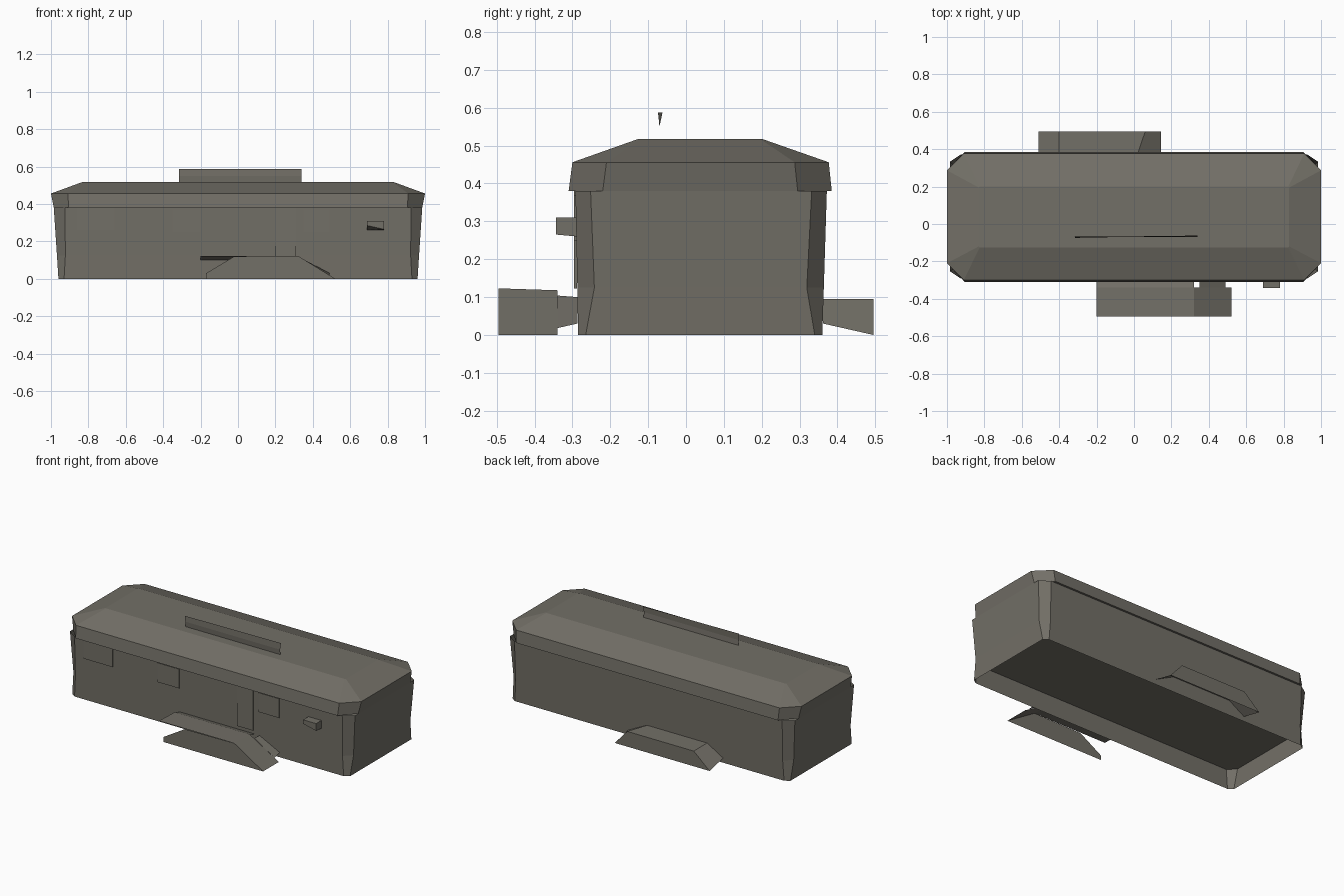
import bpy

paint = bpy.data.materials.new("grey_brown_paint")
paint.diffuse_color = (0.17, 0.16, 0.135, 1)


def mesh(name, verts, faces):
    me = bpy.data.meshes.new(name)
    me.from_pydata(verts, [], faces)
    me.materials.append(paint)
    ob = bpy.data.objects.new(name, me)
    bpy.context.collection.objects.link(ob)
    return ob


def ring(x, y0, y1, cx, cy, z):
    """Rectangle with cut corners, counter-clockwise from above."""
    return [(-x + cx, y0, z), (x - cx, y0, z), (x, y0 + cy, z), (x, y1 - cy, z),
            (x - cx, y1, z), (-x + cx, y1, z), (-x, y1 - cy, z), (-x, y0 + cy, z)]


def loft(name, rings, caps):
    verts = [v for r in rings for v in ring(*r)]
    faces = []
    for k in range(len(rings) - 1):
        for i in range(8):
            j = (i + 1) % 8
            faces.append((k * 8 + i, k * 8 + j, k * 8 + 8 + j, k * 8 + 8 + i))
    for k in caps:
        f = tuple(range(k * 8, k * 8 + 8))
        faces.append(f[::-1] if k == 0 else f)
    return mesh(name, verts, faces)


def box(name, x0, x1, y0, y1, z0, z1):
    v = [(x, y, z) for z in (z0, z1) for y in (y0, y1) for x in (x0, x1)]
    return mesh(name, v, [(0, 2, 3, 1), (4, 5, 7, 6), (0, 1, 5, 4),
                          (2, 6, 7, 3), (0, 4, 6, 2), (1, 3, 7, 5)])


# Tapered body walls, open skirt below a raised floor
loft("body_walls", [(0.96, -0.285, 0.36, 0.03, 0.02, 0),
                    (0.968, -0.287, 0.364, 0.045, 0.045, 0.125),
                    (0.985, -0.292, 0.372, 0.06, 0.04, 0.38)], [])
mesh("raised_floor", ring(0.968, -0.287, 0.364, 0.045, 0.045, 0.125),
     [tuple(range(7, -1, -1))])

# Roof with vertical rim and sloped upper edges
loft("roof", [(0.985, -0.31, 0.385, 0.08, 0.09, 0.38),
              (1.0, -0.30, 0.377, 0.09, 0.09, 0.456),
              (0.83, -0.125, 0.20, 0.005, 0.005, 0.518)], [0, 2])

# Thin sign board on the roof
mesh("roof_board", [(-0.315, -0.067, 0.518), (0.34, -0.067, 0.518), (0.34, -0.07, 0.55),
                    (0.34, -0.062, 0.588), (-0.315, -0.074, 0.588), (-0.315, -0.07, 0.55)],
     [(0, 1, 2, 5), (5, 2, 3, 4)])

# Front entrance platform: top plate, ramp on the right, front panel, ramp bracket
mesh("front_platform",
     [(-0.2, -0.495, 0.123), (0.32, -0.495, 0.123), (0.32, -0.34, 0.118), (0.32, -0.287, 0.1),
      (-0.2, -0.287, 0.1), (-0.2, -0.34, 0.118), (0.52, -0.495, 0), (0.52, -0.34, 0),
      (-0.17, -0.495, 0), (-0.17, -0.495, 0.03), (-0.02, -0.495, 0.12)],
     [(0, 1, 2, 5), (5, 2, 3, 4), (1, 6, 7, 2), (8, 6, 1, 10, 9)])
mesh("ramp_bracket", [(0.35, -0.34, 0.104), (0.49, -0.34, 0.018),
                      (0.49, -0.287, 0.03), (0.35, -0.287, 0.1)], [(0, 1, 2, 3)])

# Rear step: trapezoid panel with top and two sloped ends
outer = [(0.145, 0.495, 0), (0.06, 0.495, 0.095), (-0.4, 0.495, 0.095), (-0.51, 0.495, 0)]
inner = [(0.145, 0.362, 0.03), (0.015, 0.362, 0.095), (-0.4, 0.362, 0.095), (-0.51, 0.362, 0.03)]
mesh("rear_step", outer + inner, [(0, 3, 2, 1), (0, 1, 5, 4), (1, 2, 6, 5), (2, 3, 7, 6)])

# Windows and door as thin plates on the front wall
for name, x0, x1, z0, z1 in (("left_window", -0.86, -0.66, 0.26, 0.38),
                             ("middle_window", -0.35, -0.2, 0.25, 0.37),
                             ("right_window", 0.35, 0.49, 0.25, 0.37),
                             ("door", 0.2, 0.31, 0.123, 0.38)):
    box(name, x0, x1, -0.296, -0.288, z0, z1)

# Small wall lamp: flat top and sloped underside
mesh("wall_lamp", [(0.69, -0.288, 0.26), (0.78, -0.288, 0.26), (0.69, -0.343, 0.285),
                   (0.78, -0.343, 0.265), (0.69, -0.343, 0.31), (0.78, -0.343, 0.31),
                   (0.69, -0.288, 0.31), (0.78, -0.288, 0.31)],
     [(0, 2, 3, 1), (2, 4, 5, 3), (4, 6, 7, 5), (0, 6, 4, 2), (1, 3, 5, 7)])
